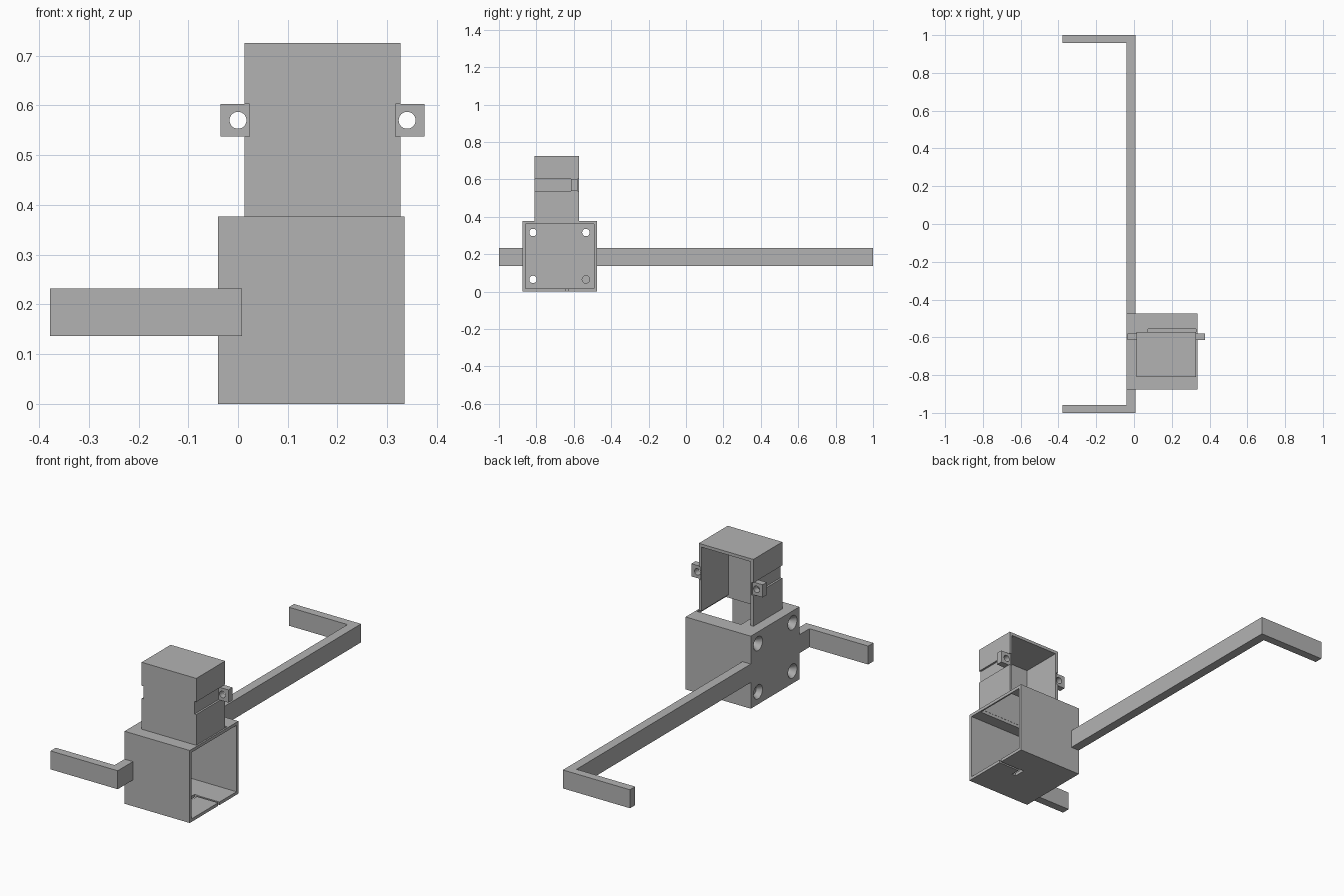
import bpy, bmesh, math
from mathutils import Matrix, Vector

if "Cube" in bpy.data.objects:
    bpy.data.objects.remove(bpy.data.objects["Cube"], do_unlink=True)

grey = bpy.data.materials.new("matte_grey")
grey.use_nodes = True
colour = (0.45, 0.45, 0.45, 1)
grey.diffuse_color = colour
grey.node_tree.nodes["Principled BSDF"].inputs["Base Color"].default_value = colour


def make(name, bm):
    bmesh.ops.recalc_face_normals(bm, faces=bm.faces)
    mesh = bpy.data.meshes.new(name)
    bm.to_mesh(mesh)
    bm.free()
    mesh.materials.append(grey)
    ob = bpy.data.objects.new(name, mesh)
    bpy.context.collection.objects.link(ob)
    return ob


def box(name, x, y, z):
    bm = bmesh.new()
    bmesh.ops.create_cube(bm, size=1)
    for v in bm.verts:
        v.co = Vector([r[0] if c < 0 else r[1] for c, r in zip(v.co, (x, y, z))])
    return make(name, bm)


def rod(name, centre, axis, length, r1, r2):
    bm = bmesh.new()
    bmesh.ops.create_cone(bm, cap_ends=True, segments=32, radius1=r1, radius2=r2, depth=length)
    turn = Vector((0, 0, 1)).rotation_difference(Vector(axis)).to_matrix().to_4x4()
    bmesh.ops.transform(bm, matrix=Matrix.Translation(centre) @ turn, verts=bm.verts)
    return make(name, bm)


def prism(name, outline, z0, z1):
    bm = bmesh.new()
    face = bm.faces.new([bm.verts.new((x, y, z0)) for x, y in outline])
    top = bmesh.ops.extrude_face_region(bm, geom=[face])["geom"]
    moved = [g for g in top if isinstance(g, bmesh.types.BMVert)]
    bmesh.ops.translate(bm, vec=(0, 0, z1 - z0), verts=moved)
    return make(name, bm)


def carve(ob, cutters):
    """Subtract every cutter, bake the result and drop the cutters."""
    for c in cutters:
        c.hide_render = True
        mod = ob.modifiers.new("cut", 'BOOLEAN')
        mod.operation, mod.solver, mod.object = 'DIFFERENCE', 'EXACT', c
    bpy.context.view_layer.update()
    deps = bpy.context.evaluated_depsgraph_get()
    mesh = bpy.data.meshes.new_from_object(ob.evaluated_get(deps))
    ob.modifiers.clear()
    ob.data = mesh
    for c in cutters:
        bpy.data.objects.remove(c, do_unlink=True)


# Lower housing: open on +x, thick mounting wall on -x
X0, X1, Y0, Y1, H = -0.04, 0.335, -0.875, -0.475, 0.377
WALL, PLATE = 0.016, 0.008
lower = box("lower_housing", (X0, X1), (Y0, Y1), (0, H))
cuts = [
    box("cavity", (PLATE, 0.5), (Y0 + WALL, Y1 - WALL), (WALL, H - WALL)),
    box("top_opening", (0.073, 0.327), (-0.795, -0.557), (H - 0.05, H + 0.05)),
    box("cable_slit", (0.2, 0.5), (-0.641, -0.631), (-0.05, 0.05)),
    box("cable_hole", (0.19, 0.213), (-0.69, -0.628), (-0.05, 0.05)),
]
# Countersunk screw holes in the mounting wall
for y in (-0.818, -0.535):
    for z in (0.065, 0.316):
        cuts.append(rod("screw_hole", (-0.02, y, z), (1, 0, 0), 0.1, 0.02, 0.02))
        cuts.append(rod("countersink", (X0 + 0.01, y, z), (1, 0, 0), 0.03, 0.04, 0.02))
carve(lower, cuts)

# Upper housing: open on +y and below, with a groove along each side
U0, U1, V0, V1, TOP = 0.013, 0.327, -0.81, -0.572, 0.725
G0, G1 = 0.537, 0.603
MID = (U0 + U1) / 2
upper = box("upper_housing", (U0, U1), (V0, V1), (H, TOP))
cuts = [box("cavity", (U0 + WALL, U1 - WALL), (V0 + WALL, 0), (H - 0.1, TOP - WALL))]
for side in (-1, 1):
    xs = sorted((MID + side * 0.147, MID + side * 0.3))
    cuts.append(box("groove", xs, (-1, 0), (G0, G1)))
carve(upper, cuts)

# Drilled screw lugs seated in the grooves
for name, side in (("right_lug", -1), ("left_lug", 1)):
    xs = sorted((MID + side * 0.147, MID + side * 0.205))
    lug = box(name, xs, (-0.614, -0.58), (G0, G1))
    hole = rod("lug_hole", (MID + side * 0.17, -0.597, 0.57), (0, 1, 0), 0.2, 0.017, 0.017)
    carve(lug, [hole])

# Flat bar on either side of the housing, each ending in an arm towards -x
ARM, THICK = -0.378, 0.043
for name, root, tip in (("front_arm", Y0, -1), ("rear_arm", Y1, 1)):
    inner = tip - math.copysign(THICK, tip)
    prism(name, [(PLATE, root), (PLATE, tip), (ARM, tip),
                 (ARM, inner), (X0, inner), (X0, root)], 0.136, 0.232)

# Smooth hole walls, crisp corners
bpy.ops.object.select_all(action='DESELECT')
for ob in bpy.context.scene.objects:
    if ob.type == 'MESH':
        ob.select_set(True)
        bpy.context.view_layer.objects.active = ob
bpy.ops.object.shade_smooth_by_angle(angle=math.radians(30))
